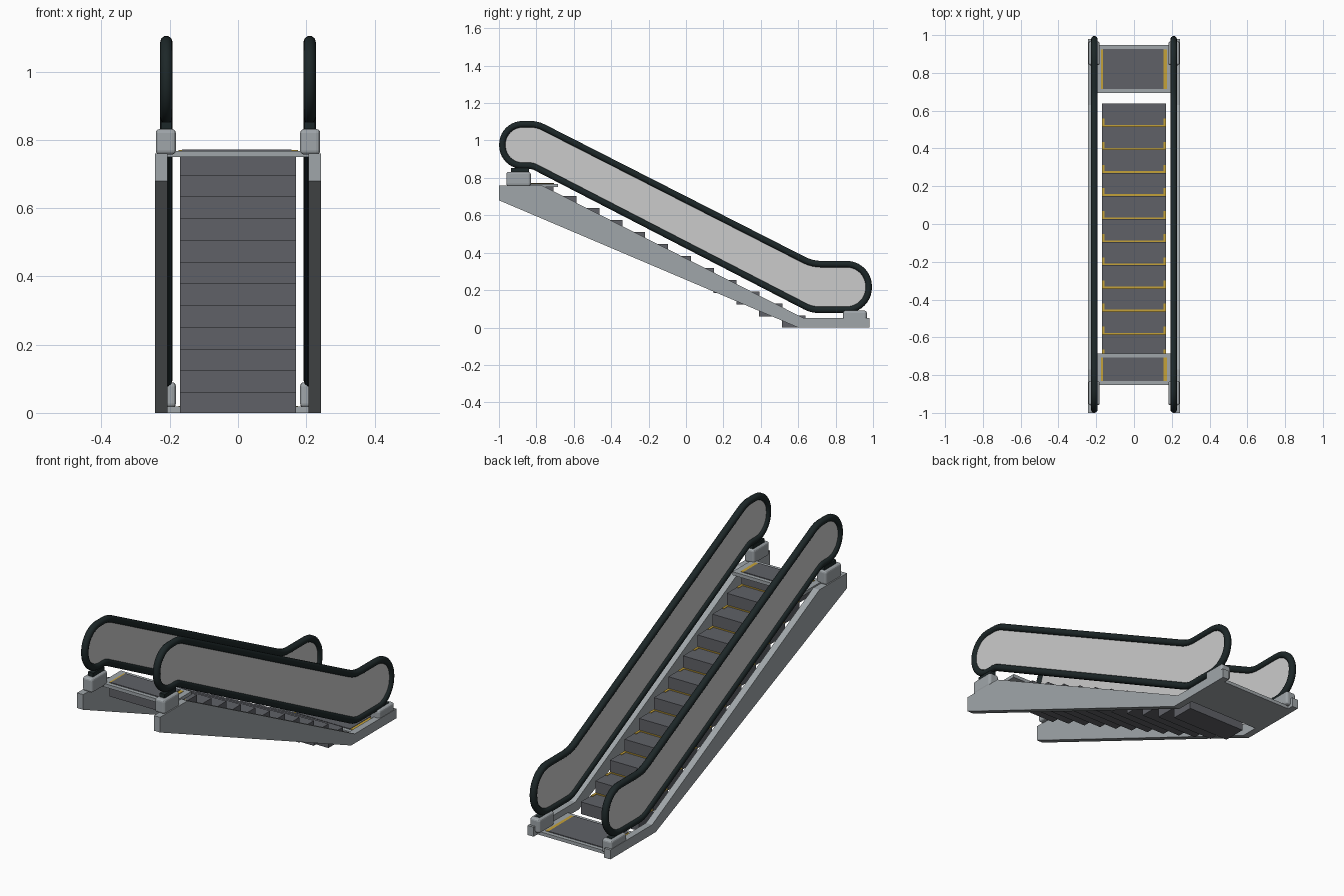
import bpy, bmesh, math
from mathutils import Vector

if "Cube" in bpy.data.objects:
    bpy.data.objects.remove(bpy.data.objects["Cube"])


def material(name, rgb):
    m = bpy.data.materials.new(name)
    m.diffuse_color = (*rgb, 1)
    m.use_nodes = True
    m.node_tree.nodes["Principled BSDF"].inputs["Base Color"].default_value = m.diffuse_color
    return m


METAL = material("light_metal", (0.35, 0.38, 0.40))
PANEL = material("pale_panel", (0.60, 0.60, 0.60))
RUBBER = material("black_rubber", (0.012, 0.020, 0.021))
TREAD = material("dark_tread", (0.115, 0.120, 0.135))
YELLOW = material("safety_yellow", (0.56, 0.36, 0.04))


def finish(name, bm, mat):
    bmesh.ops.recalc_face_normals(bm, faces=bm.faces)
    me = bpy.data.meshes.new(name)
    bm.to_mesh(me)
    bm.free()
    me.materials.append(mat)
    ob = bpy.data.objects.new(name, me)
    bpy.context.collection.objects.link(ob)
    return ob


def box(name, x, y, z, mat, bevel=0.0):
    """Box from (min, max) ranges."""
    bm = bmesh.new()
    bmesh.ops.create_cube(bm, size=1)
    for v in bm.verts:
        v.co = [r[0] + (c + 0.5) * (r[1] - r[0]) for c, r in zip(v.co, (x, y, z))]
    ob = finish(name, bm, mat)
    if bevel:
        mod = ob.modifiers.new("bevel", 'BEVEL')
        mod.width, mod.segments = bevel, 3
    return ob


def extrude_profile(name, pts, x0, x1, mat):
    """Extrude a (y, z) outline along x."""
    bm = bmesh.new()
    face = bm.faces.new([bm.verts.new((x0, y, z)) for y, z in pts])
    new = bmesh.ops.extrude_face_region(bm, geom=[face])["geom"]
    bmesh.ops.translate(bm, vec=(x1 - x0, 0, 0),
                        verts=[g for g in new if isinstance(g, bmesh.types.BMVert)])
    return finish(name, bm, mat)


def rounded(corners):
    """Fillet a closed outline given as (y, z, radius)."""
    out = []
    n = len(corners)
    for i, (y, z, r) in enumerate(corners):
        p = Vector((y, z))
        a = (Vector(corners[i - 1][:2]) - p).normalized()
        b = (Vector(corners[(i + 1) % n][:2]) - p).normalized()
        half = a.angle(b) / 2
        centre = p + (a + b).normalized() * (r / math.sin(half))
        s = p + a * (r / math.tan(half)) - centre
        e = p + b * (r / math.tan(half)) - centre
        turn = s.angle(e)
        steps = max(4, int(turn / math.radians(9)))
        for k in range(steps + 1):
            t = k / steps
            d = (s * math.sin((1 - t) * turn) + e * math.sin(t * turn)) / math.sin(turn)
            out.append(tuple(centre + d))
    return out


loop = rounded([
    (-0.795, 1.087, 0.15), (0.675, 0.339, 0.20),
    (0.977, 0.339, 0.118), (0.977, 0.095, 0.118),
    (0.672, 0.095, 0.15), (-0.820, 0.865, 0.08),
    (-0.982, 0.865, 0.108), (-0.982, 1.087, 0.108)])

truss = [(-1, 0.76), (-1, 0.68), (0.60, 0), (0.98, 0),
         (0.98, 0.05), (0.63, 0.05), (-0.77, 0.76)]

for side, s in (("left", -1), ("right", 1)):
    # sloped side truss
    extrude_profile(side + "_truss", truss, s * 0.207, s * 0.243, METAL)
    # balustrade panel inside the handrail loop
    extrude_profile(side + "_balustrade_panel", loop, s * 0.205, s * 0.215, PANEL)

    # handrail tube
    cu = bpy.data.curves.new(side + "_handrail", 'CURVE')
    cu.dimensions = '3D'
    sp = cu.splines.new('POLY')
    sp.points.add(len(loop) - 1)
    for pt, (y, z) in zip(sp.points, loop):
        pt.co = (s * 0.21, y, z, 1)
    sp.use_cyclic_u = True
    cu.bevel_depth, cu.bevel_resolution = 0.018, 3
    cu.materials.append(RUBBER)
    rail = bpy.data.objects.new(side + "_handrail", cu)
    bpy.context.collection.objects.link(rail)
    bpy.ops.object.select_all(action='DESELECT')
    rail.select_set(True)
    bpy.context.view_layer.objects.active = rail
    bpy.ops.object.convert(target='MESH')
    bpy.ops.object.shade_smooth_by_angle(angle=math.radians(50))

    # pedestals with dark necks carrying the rail ends
    xs = sorted((s * 0.182, s * 0.241))
    neck = sorted((s * 0.195, s * 0.225))
    box(side + "_upper_pedestal", xs, (-0.96, -0.83), (0.757, 0.832), METAL, 0.012)
    box(side + "_lower_pedestal", xs, (0.84, 0.967), (0.015, 0.09), METAL, 0.012)
    box(side + "_upper_neck", neck, (-0.935, -0.84), (0.825, 0.852), RUBBER)
    box(side + "_lower_neck", neck, (0.85, 0.945), (0.08, 0.092), RUBBER)

# steps with yellow marking along the back and at the back corners
RUN, RISE = 0.1223, 0.0638
for k in range(-1, 11):
    front, top = -0.585 + RUN * k, 0.702 - RISE * k
    back = front - RUN
    n = k + 2
    box(f"step_{n}", (-0.17, 0.17), (back - 0.002, front),
        (max(0, top - 0.0695), top), TREAD)
    if k < 0:
        continue
    box(f"step_{n}_back_line", (-0.17, 0.17), (back, back + 0.009), (top, top + 0.002), YELLOW)
    for side, s in (("left", -1), ("right", 1)):
        box(f"step_{n}_{side}_mark", sorted((s * 0.157, s * 0.17)),
            (back, back + 0.042), (top, top + 0.002), YELLOW)

# landings: metal frame, yellow border plate, dark floor plate
for name, y0, y1, z in (("upper", -0.852, -0.685, 0.750), ("lower", 0.693, 0.947, 0.0)):
    box(name + "_landing_frame", (-0.207, 0.207), (y0, y1), (z, z + 0.018), METAL)
    box(name + "_landing_border", (-0.174, 0.176), (y0 + 0.022, y1 - 0.022),
        (z + 0.018, z + 0.020), YELLOW)
    box(name + "_landing_floor", (-0.164, 0.157), (y0 + 0.021, y1 - 0.021),
        (z + 0.018, z + 0.022), TREAD)
